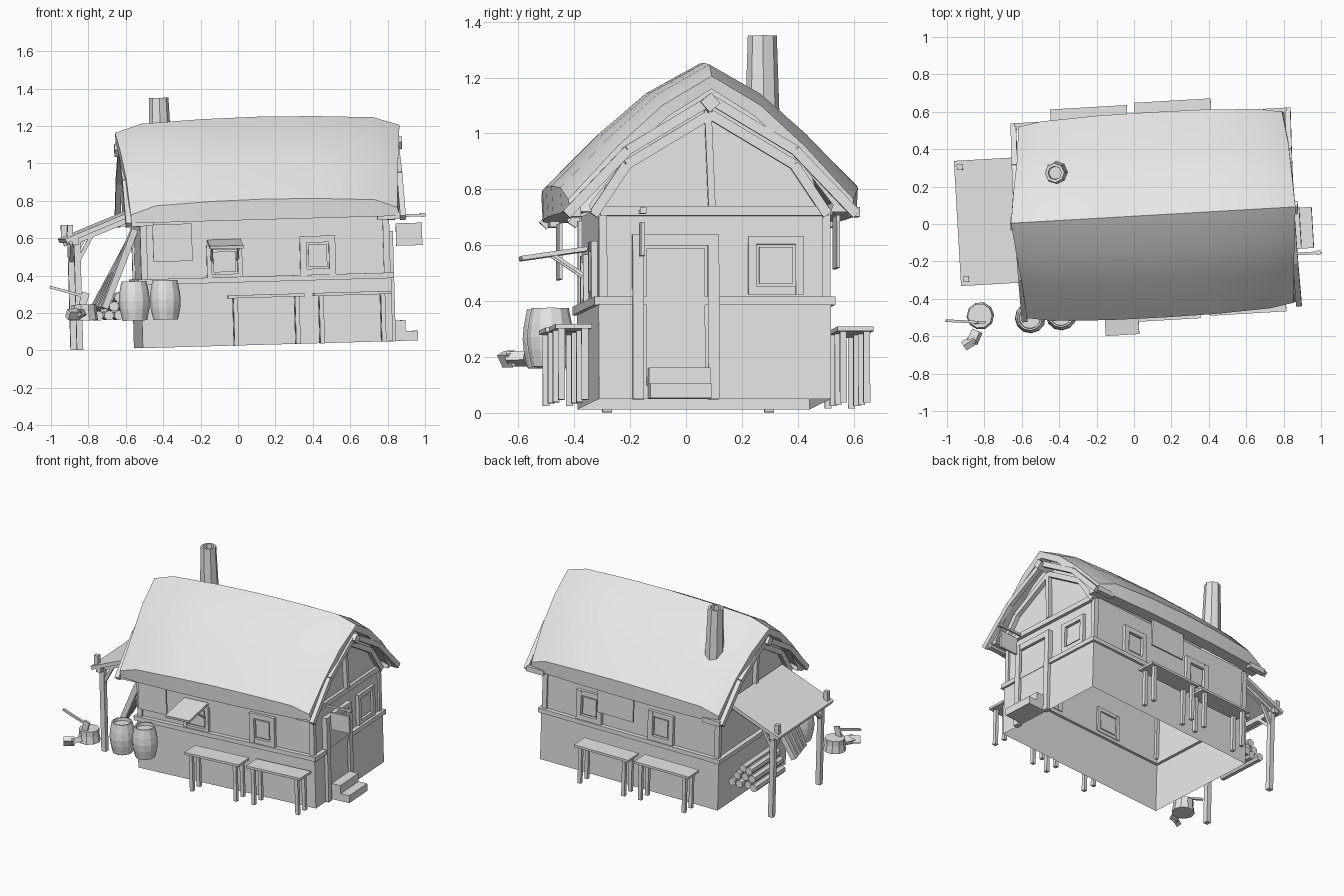
import bpy, bmesh, math, random
from mathutils import Matrix, Vector

random.seed(4)
if "Cube" in bpy.data.objects:
    bpy.data.objects.remove(bpy.data.objects["Cube"])

grey = bpy.data.materials.new("plain_grey")
grey.use_nodes = True
grey.diffuse_color = (0.8, 0.8, 0.8, 1)
grey.node_tree.nodes["Principled BSDF"].inputs["Base Color"].default_value = (0.8, 0.8, 0.8, 1)

# The whole house leans and is turned a little
LEAN = (Matrix.Translation((0.137, 0.065, 0)) @ Matrix.Rotation(math.radians(3.3), 4, 'Z')
        @ Matrix.Rotation(math.radians(-1.6), 4, 'Y'))


def finish(name, bm, local=Matrix()):
    bmesh.ops.recalc_face_normals(bm, faces=bm.faces)
    mesh = bpy.data.meshes.new(name)
    bm.to_mesh(mesh)
    bm.free()
    mesh.materials.append(grey)
    ob = bpy.data.objects.new(name, mesh)
    bpy.context.collection.objects.link(ob)
    ob.matrix_world = LEAN @ local
    return ob


def box(name, center, size, rot=Matrix()):
    bm = bmesh.new()
    bmesh.ops.create_cube(bm, size=1)
    bmesh.ops.scale(bm, vec=size, verts=bm.verts)
    return finish(name, bm, Matrix.Translation(center) @ rot)


def beam(name, a, b, width, depth, sides=4):
    """Square bar or round log running from a to b."""
    a, b = Vector(a), Vector(b)
    turn = (b - a).to_track_quat('Z', 'Y').to_matrix().to_4x4()
    if sides == 4:
        return box(name, (a + b) / 2, (width, depth, (b - a).length), turn)
    bm = bmesh.new()
    bmesh.ops.create_cone(bm, cap_ends=True, segments=sides, radius1=width, radius2=depth,
                          depth=(b - a).length)
    return finish(name, bm, Matrix.Translation((a + b) / 2) @ turn)


def lathe(name, profile, sides, center):
    bm = bmesh.new()
    rings = []
    for r, z in profile:
        rings.append([bm.verts.new((r * math.cos(t * math.tau / sides),
                                    r * math.sin(t * math.tau / sides), z)) for t in range(sides)])
    for lo, hi in zip(rings, rings[1:]):
        for i in range(sides):
            j = (i + 1) % sides
            bm.faces.new((lo[i], lo[j], hi[j], hi[i]))
    bm.faces.new(rings[0])
    bm.faces.new(rings[-1])
    return finish(name, bm, Matrix.Translation(center))


def shell(name, hx, hy, z0, z1):
    """Four walls, open below and above."""
    bm = bmesh.new()
    corners = [(-hx, -hy), (hx, -hy), (hx, hy), (-hx, hy)]
    lo = [bm.verts.new((x, y, z0)) for x, y in corners]
    hi = [bm.verts.new((x, y, z1)) for x, y in corners]
    for i in range(4):
        j = (i + 1) % 4
        bm.faces.new((lo[i], lo[j], hi[j], hi[i]))
    return finish(name, bm)


def opening(name, place, w, h, bar, sill=True):
    """Pane with a raised timber frame; place maps local x/z onto a wall."""
    def piece(part, x, z, sx, sy, sz):
        bm = bmesh.new()
        bmesh.ops.create_cube(bm, size=1)
        bmesh.ops.scale(bm, vec=(sx, sy, sz), verts=bm.verts)
        bmesh.ops.translate(bm, vec=(x, 0, z), verts=bm.verts)
        finish(name + part, bm, place)
    piece("_pane", 0, 0, w - 2 * bar - 0.02, 0.016, h - 2 * bar - 0.02)
    for s in (-1, 1):
        piece("_jamb", s * (w - bar) / 2, 0, bar, 0.035, h)
    piece("_lintel", 0, (h - bar) / 2, w - 2 * bar, 0.03, bar)
    if sill:
        piece("_sill", 0, (bar - h) / 2, w - 2 * bar, 0.03, bar)


def on_wall(x, y, z, turn=0):
    return Matrix.Translation((x, y, z)) @ Matrix.Rotation(turn, 4, 'Z')


# Walls and the timber ledge between the floors
shell("lower_walls", 0.67, 0.416, 0.031, 0.385)
shell("upper_walls", 0.655, 0.403, 0.385, 0.72)
for s in (-1, 1):
    box("side_ledge", (0, s * 0.415, 0.383), (1.37, 0.035, 0.03))
    box("end_ledge", (s * 0.668, 0, 0.383), (0.035, 0.83, 0.03))
    for t in (-1, 1):
        box("corner_post", (s * 0.65, t * 0.4, 0.55), (0.035, 0.03, 0.31))

# Gables with timber framing
half = [(0.405, 0.71), (0.33, 0.93), (0.17, 1.06), (0, 1.15)]
outline = half + [(-y, z) for y, z in reversed(half[:-1])]
for s in (-1, 1):
    bm = bmesh.new()
    bm.faces.new([bm.verts.new((s * 0.655, y - 0.015, z)) for y, z in outline])
    finish("gable_wall", bm)
    box("gable_sill", (s * 0.662, 0, 0.705), (0.03, 0.82, 0.035))
    beam("king_post", (s * 0.665, -0.01, 0.72), (s * 0.665, -0.025, 1.1), 0.04, 0.025)
    for t in (-1, 1):
        for x, drop in ((0.67, 0.05), (0.735, 0.0)):
            knee = (s * x, t * 0.3 - 0.015, 0.92 - drop)
            beam("upper_rafter", (s * x, -0.015, 1.1 - drop), knee, 0.03, 0.035)
            beam("lower_rafter", knee, (s * x, t * (0.52 - drop * 2) - 0.015, 0.69), 0.03, 0.035)
        beam("eave_beam_end", (s * 0.6, t * 0.5, 0.7), (s * 0.73, t * 0.5, 0.7), 0.035, 0.035)
ridge_turn = Matrix.Rotation(math.radians(40), 4, 'X')
box("ridge_beam", (0, -0.02, 1.09), (1.54, 0.05, 0.05), ridge_turn)

# Sagging, kinked thatch roof, thick at the eaves
outer = [(0, 1.25), (0.19, 1.145), (0.36, 1.0), (0.55, 0.81), (0.545, 0.70)]
inner = [(0, 1.165), (0.17, 1.065), (0.32, 0.93), (0.47, 0.75), (0.46, 0.70)]
outer, inner = [[(-y, z) for y, z in reversed(p[1:])] + p for p in (outer, inner)]
bm = bmesh.new()
rings = []
for x, spread, drop in ((-0.755, 0.93, 0.065), (-0.62, 0.97, 0.02), (-0.3, 0.995, 0.005), (0, 1, 0),
                        (0.3, 0.995, 0.005), (0.62, 0.97, 0.02), (0.755, 0.93, 0.065)):
    ring = []
    for side, p in enumerate((outer, inner)):
        row = []
        for y, z in p:
            sink = (drop if z > 0.7 else 0) * (0.4 if side else 1)
            ragged = random.uniform(-0.01, 0.01) if abs(x) > 0.7 else 0
            row.append(bm.verts.new((x * (1 - 0.1 * abs(y)) + ragged, y * spread - 0.015, z - sink)))
        ring.append(row)
    rings.append(ring)
for r0, r1 in zip(rings, rings[1:]):
    for side in (0, 1):
        for i in range(8):
            bm.faces.new((r0[side][i], r0[side][i + 1], r1[side][i + 1], r1[side][i]))
    for i in (0, 8):
        bm.faces.new((r0[0][i], r1[0][i], r1[1][i], r0[1][i]))
for o, n in (rings[0], rings[-1]):
    for i in range(8):
        bm.faces.new((o[i], o[i + 1], n[i + 1], n[i]))
roof = finish("roof", bm)
bpy.ops.object.select_all(action='DESELECT')
roof.select_set(True)
bpy.context.view_layer.objects.active = roof
bpy.ops.object.shade_smooth_by_angle(angle=math.radians(25))

# Chimney with a hollow top
lathe("chimney", [(0.066, 0.93), (0.052, 1.365), (0.036, 1.365), (0.034, 1.25)], 8, (-0.51, 0.24, 0))

# Windows and door
opening("shutter_window", on_wall(-0.22, -0.408, 0.48), 0.19, 0.18, 0.025)
opening("front_window", on_wall(0.28, -0.408, 0.5), 0.19, 0.21, 0.035)
for x in (0.31, -0.23):
    opening("back_window", on_wall(x, 0.408, 0.5), 0.19, 0.21, 0.035)
opening("end_window", on_wall(0.66, 0.22, 0.51, math.pi / 2), 0.2, 0.21, 0.03)
opening("door", on_wall(0.675, -0.14, 0.325, math.pi / 2), 0.31, 0.59, 0.04, False)
box("upper_step", (0.71, -0.13, 0.086), (0.08, 0.22, 0.11))
box("lower_step", (0.742, -0.13, 0.057), (0.145, 0.22, 0.052))

# Propped shutter and hanging cloths under the eaves
beam("shutter", (-0.22, -0.41, 0.592), (-0.22, -0.645, 0.558), 0.18, 0.016)
for x in (-0.29, -0.15):
    beam("shutter_strut", (x, -0.41, 0.49), (x, -0.53, 0.57), 0.012, 0.012)
box("front_hanging", (-0.5, -0.49, 0.59), (0.21, 0.012, 0.2))
box("back_hanging", (0.08, 0.47, 0.61), (0.27, 0.012, 0.19))

# Hanging sign by the door
beam("sign_rod", (0.65, -0.267, 0.7), (0.87, -0.267, 0.7), 0.014, 0.014)
box("sign_rod_knob", (0.855, -0.267, 0.7), (0.022, 0.022, 0.022))
box("sign_board", (0.78, -0.267, 0.6), (0.14, 0.014, 0.12))

# Benches along both long walls
for x, y in ((-0.01, -0.515), (0.45, -0.505), (-0.34, 0.515), (0.11, 0.525)):
    box("bench_top", (x, y, 0.292), (0.41, 0.13, 0.016))
    for s in (-1, 1):
        for t in (-1, 1):
            beam("bench_leg", (x + s * 0.165, y + t * 0.042, 0.03),
                 (x + s * 0.165, y + t * 0.042, 0.285), 0.024, 0.024)

# Lean-to porch
slope = Matrix.Rotation(math.radians(-21), 4, 'Y')
box("porch_roof", (-0.865, 0, 0.69), (0.42, 0.67, 0.025), slope)
beam("porch_cross_beam", (-1.01, -0.33, 0.61), (-1.01, 0.33, 0.61), 0.035, 0.035)
for s in (-1, 1):
    box("porch_post", (-1.0, s * 0.29, 0.33), (0.034, 0.034, 0.6))
    box("porch_post_cap", (-1.035, s * 0.3, 0.66), (0.03, 0.03, 0.08))
    beam("porch_side_beam", (-1.04, s * 0.29, 0.6), (-0.67, s * 0.29, 0.74), 0.03, 0.03)
    beam("porch_brace", (-1.0, s * 0.29, 0.5), (-0.92, s * 0.29, 0.64), 0.02, 0.02)
    beam("porch_cross_brace", (-1.0, s * 0.29, 0.5), (-1.0, s * 0.18, 0.6), 0.02, 0.02)

# Wood pile and leaning planks
for row in range(3):
    for i in range(4 - row):
        x = -0.88 + row * 0.028 + i * 0.055
        shift = random.uniform(-0.03, 0.03)
        z = 0.21 + row * 0.047
        beam("log", (x, shift - 0.05, z), (x, 0.3 + shift, z), 0.027, 0.027, 7)
for i in range(4):
    y = -0.1 - i * 0.06
    beam("leaning_plank", (-0.91 + i * 0.015, y - 0.03, 0.25), (-0.69, y, 0.63 + i * 0.012), 0.04, 0.035)

# Barrels, chopping block, axe and split wood
cask = [(0.066, 0), (0.079, 0.06), (0.083, 0.105), (0.079, 0.15), (0.067, 0.21), (0.058, 0.21), (0.056, 0.19)]
for x, y in ((-0.715, -0.526), (-0.549, -0.52)):
    lathe("barrel", cask, 12, (x, y, 0.18))
lathe("chopping_block", [(0.074, 0), (0.066, 0.05), (0.066, 0.085)], 10, (-0.984, -0.5, 0.188))
beam("axe_handle", (-1.165, -0.515, 0.372), (-0.98, -0.535, 0.315), 0.014, 0.014)
box("axe_head", (-0.985, -0.535, 0.3), (0.04, 0.014, 0.075), Matrix.Rotation(0.3, 4, 'Y'))
for x, y, turn in ((-1.05, -0.64, 0.5), (-1.02, -0.61, 1.1)):
    box("split_wood", (x, y, 0.222), (0.07, 0.035, 0.05),
        Matrix.Rotation(turn, 4, 'Z') @ Matrix.Rotation(turn, 4, 'X'))
